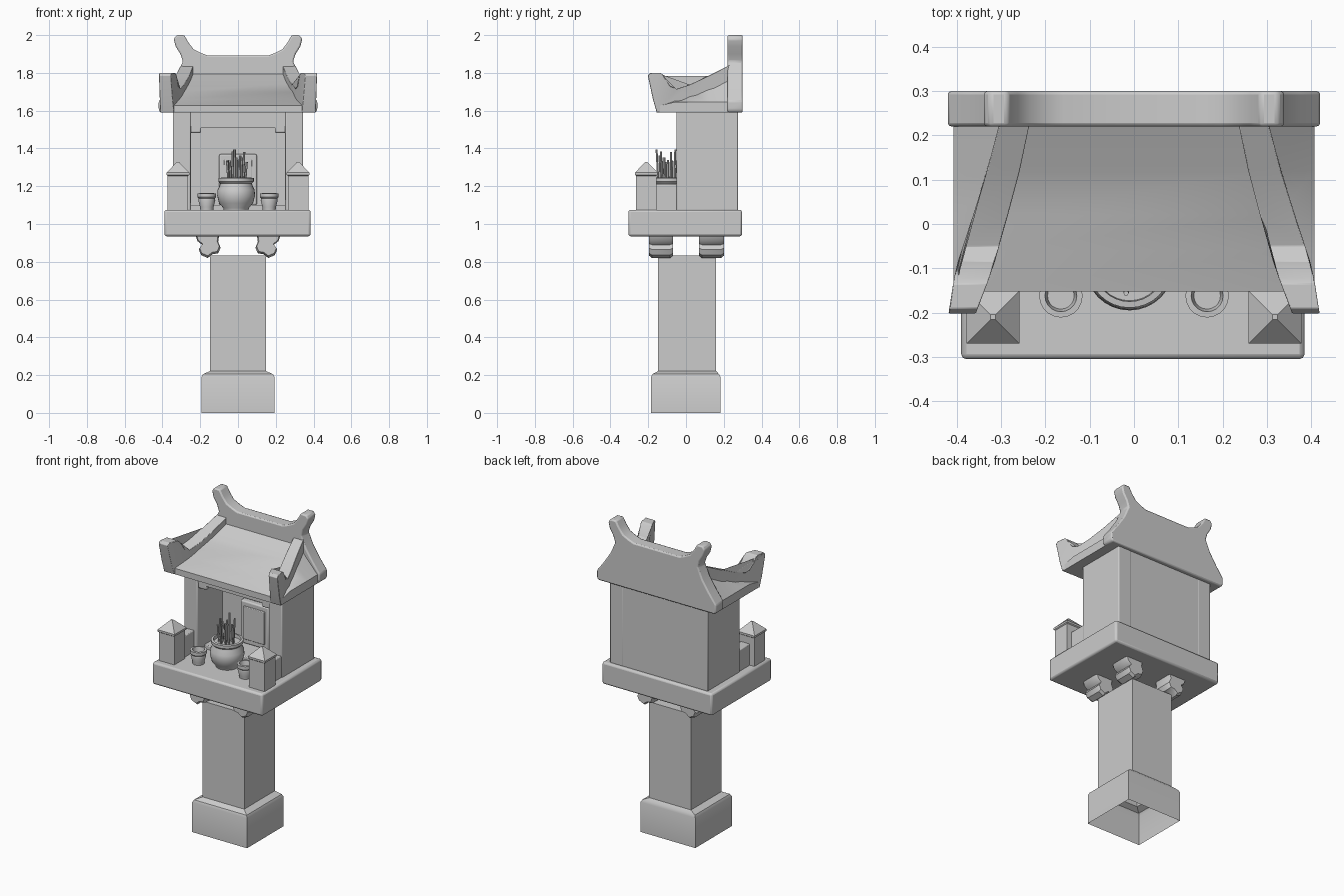
import bpy, bmesh, math, random
from mathutils import Vector

cube = bpy.data.objects.get("Cube")
if cube:
    bpy.data.objects.remove(cube, do_unlink=True)

random.seed(4)
stone = bpy.data.materials.new("grey_stone")
stone.use_nodes = True
GREY = (0.6, 0.6, 0.6, 1)
stone.diffuse_color = GREY
stone.node_tree.nodes["Principled BSDF"].inputs["Base Color"].default_value = GREY


def finish(name, bm, bevel=0, segments=2, closed=True):
    if closed:
        bmesh.ops.recalc_face_normals(bm, faces=bm.faces)
    mesh = bpy.data.meshes.new(name)
    bm.to_mesh(mesh)
    bm.free()
    mesh.materials.append(stone)
    ob = bpy.data.objects.new(name, mesh)
    bpy.context.collection.objects.link(ob)
    if bevel:
        mod = ob.modifiers.new("soft_edges", "BEVEL")
        mod.width, mod.segments, mod.limit_method = bevel, segments, "ANGLE"
    bpy.ops.object.select_all(action="DESELECT")
    ob.select_set(True)
    bpy.context.view_layer.objects.active = ob
    bpy.ops.object.shade_smooth_by_angle(angle=math.radians(35))
    return ob


def loft(name, rings, bevel=0, caps=(True, True)):
    """Skin matching rings of points, optionally capping the ends."""
    bm = bmesh.new()
    loops = [[bm.verts.new(p) for p in ring] for ring in rings]
    n = len(loops[0])
    for a, b in zip(loops, loops[1:]):
        for i in range(n):
            j = (i + 1) % n
            bm.faces.new((a[i], a[j], b[j], b[i]))
    if caps[0]:
        bm.faces.new(loops[0][::-1])
    if caps[1]:
        bm.faces.new(loops[-1])
    return finish(name, bm, bevel)


def rect(x0, x1, y0, y1, z):
    return [(x0, y0, z), (x1, y0, z), (x1, y1, z), (x0, y1, z)]


def box(name, x0, x1, y0, y1, z0, z1, bevel=0):
    return loft(name, [rect(x0, x1, y0, y1, z0), rect(x0, x1, y0, y1, z1)], bevel)


def lathe(name, profile, x, y, sides=32):
    rings = [[(x + r * math.cos(2 * math.pi * i / sides),
               y + r * math.sin(2 * math.pi * i / sides), z) for i in range(sides)]
             for r, z in profile]
    return loft(name, rings)


def mirrored(make, name):
    for label, side in (("left", 1), ("right", -1)):
        make(f"{label}_{name}", side)


def side_box(x0, x1, *rest):
    return lambda name, s: box(name, min(s * x0, s * x1), max(s * x0, s * x1), *rest)


# Pedestal: hollow plinth and column, open underneath
loft("pedestal", [rect(-.193, .193, -.185, .182, 0), rect(-.193, .193, -.185, .182, .19),
                  rect(-.185, .185, -.178, .175, .205), rect(-.147, .147, -.147, .16, .222),
                  rect(-.147, .147, -.147, .16, .832)], caps=(False, True))

# Scroll brackets under the slab
SCROLL = [(.225, .94), (.10, .94), (.105, .905), (.092, .875), (.105, .845), (.135, .84),
          (.16, .82), (.195, .835), (.208, .865), (.19, .89), (.215, .91)]


def bracket(name, side, y0, y1):
    rings = []
    for y, k in ((y0, .9), (y0 + .015, 1), (y1 - .015, 1), (y1, .9)):
        rings.append([(side * (.16 + (x - .16) * k), y, .94 + (z - .94) * k) for x, z in SCROLL])
    loft(name, rings)


for row, y0, y1 in (("front", -.195, -.07), ("back", .07, .2)):
    mirrored(lambda n, s: bracket(n, s, y0, y1), f"{row}_bracket")

# Floor slab
box("slab", -.39, .385, -.305, .297, .935, 1.075, .012)

# House walls around an open front
mirrored(side_box(.25, .345, -.05, .275, 1.07, 1.6, .006), "wall")
box("back_wall", -.34, .34, .2, .274, 1.07, 1.6)
box("lintel", -.26, .26, -.045, .21, 1.52, 1.6)
box("lintel_trim", -.26, .26, -.04, -.01, 1.508, 1.53)
mirrored(side_box(.195, .255, -.04, -.01, 1.482, 1.52, .008), "lintel_corner")
box("inner_step", -.255, .255, .02, .21, 1.07, 1.1, .005)

# Framed tablet on the back wall
box("tablet", -.1, .1, .165, .21, 1.1, 1.37, .008)
box("tablet_face", -.075, .075, .158, .17, 1.13, 1.34, .004)

# Front posts with pyramid caps and low side walls
def post(name, s):
    def sq(h, z):
        return rect(s * .318 - h, s * .318 + h, -.21 - h, -.21 + h, z)
    loft(name, [sq(.054, 1.07), sq(.054, 1.255), sq(.06, 1.26),
                sq(.06, 1.272), sq(.006, 1.328)])


mirrored(post, "post")
mirrored(side_box(.275, .34, -.16, -.04, 1.07, 1.21, .005), "low_wall")

# Roof body: concave slope with hipped sides
rings = []
for y, z, t in ((.23, 1.80, .268), (.12, 1.745, .295), (.02, 1.70, .325),
                (-.06, 1.66, .35), (-.152, 1.628, .37)):
    w = .407
    eave = min(1.645, z - .004)
    rings.append([(-w, y, 1.59), (w, y, 1.59), (w, y, eave), (t, y, z), (-t, y, z), (-w, y, eave)])
loft("roof", rings)

# Curved hip ribs ending in upturned horns
RIB = [(.23, 1.84), (.12, 1.785), (.02, 1.738), (-.05, 1.715), (-.085, 1.728), (-.122, 1.79),
       (-.135, 1.80), (-.19, 1.80), (-.202, 1.785), (-.175, 1.66), (-.155, 1.59), (.02, 1.59),
       (.23, 1.59)]
SPREAD = [(.23, .235, .303), (.1, .262, .337), (0, .29, .37), (-.1, .318, .403), (-.21, .36, .42)]


def spread(y):
    for (ya, ia, oa), (yb, ib, ob) in zip(SPREAD, SPREAD[1:]):
        if y >= yb:
            k = (ya - y) / (ya - yb)
            return ia + (ib - ia) * k, oa + (ob - oa) * k


def rib(name, s):
    bm = bmesh.new()
    sides = [[bm.verts.new((s * spread(y)[k], y, z)) for y, z in RIB] for k in (0, 1)]
    n = len(RIB)
    for i in range(n):
        j = (i + 1) % n
        bm.faces.new((sides[0][i], sides[0][j], sides[1][j], sides[1][i]))
    caps = [bm.faces.new(v) for v in sides]
    bmesh.ops.triangulate(bm, faces=caps)
    finish(name, bm, .008)


mirrored(rib, "hip_rib")

# Back gable plate with horned ridge
HALF = [(.41, 1.59), (.42, 1.605), (.42, 1.65), (.375, 1.71), (.325, 1.785), (.292, 1.86),
        (.305, 1.90), (.33, 1.94), (.34, 1.98), (.325, 2.0), (.285, 2.0), (.262, 1.96),
        (.235, 1.925), (.195, 1.905), (.16, 1.892)]
OUTLINE = HALF + [(-x, z) for x, z in reversed(HALF)]
loft("ridge_plate", [[(x, y, z) for x, z in OUTLINE] for y in (.22, .3)], .008)

# Offering bowl, ash and incense sticks
BX, BY = -.01, -.095
lathe("incense_bowl", [(.065, 1.07), (.068, 1.085), (.09, 1.11), (.1, 1.15), (.098, 1.18),
                       (.086, 1.205), (.084, 1.215), (.094, 1.225), (.094, 1.243),
                       (.08, 1.245), (.078, 1.225)], BX, BY)
for i in range(16):
    a, r = i * 2.4, .013 * math.sqrt(i + .5)
    x, y = BX + r * math.cos(a), BY + r * math.sin(a)
    lean = Vector((x - BX, y - BY)) * .2
    top = random.uniform(1.32, 1.40)
    loft(f"incense_stick_{i + 1}",
         [[(cx + .006 * math.cos(k * math.tau / 6), cy + .006 * math.sin(k * math.tau / 6), z)
           for k in range(6)]
          for cx, cy, z in ((x, y, 1.21), (x + lean.x, y + lean.y, top))])

# Small cups beside the bowl
mirrored(lambda n, s: lathe(n, [(.034, 1.07), (.036, 1.09), (.045, 1.125), (.043, 1.135),
                                (.049, 1.142), (.049, 1.162), (.036, 1.163), (.03, 1.13)],
                            s * .165, -.162, 20), "cup")
